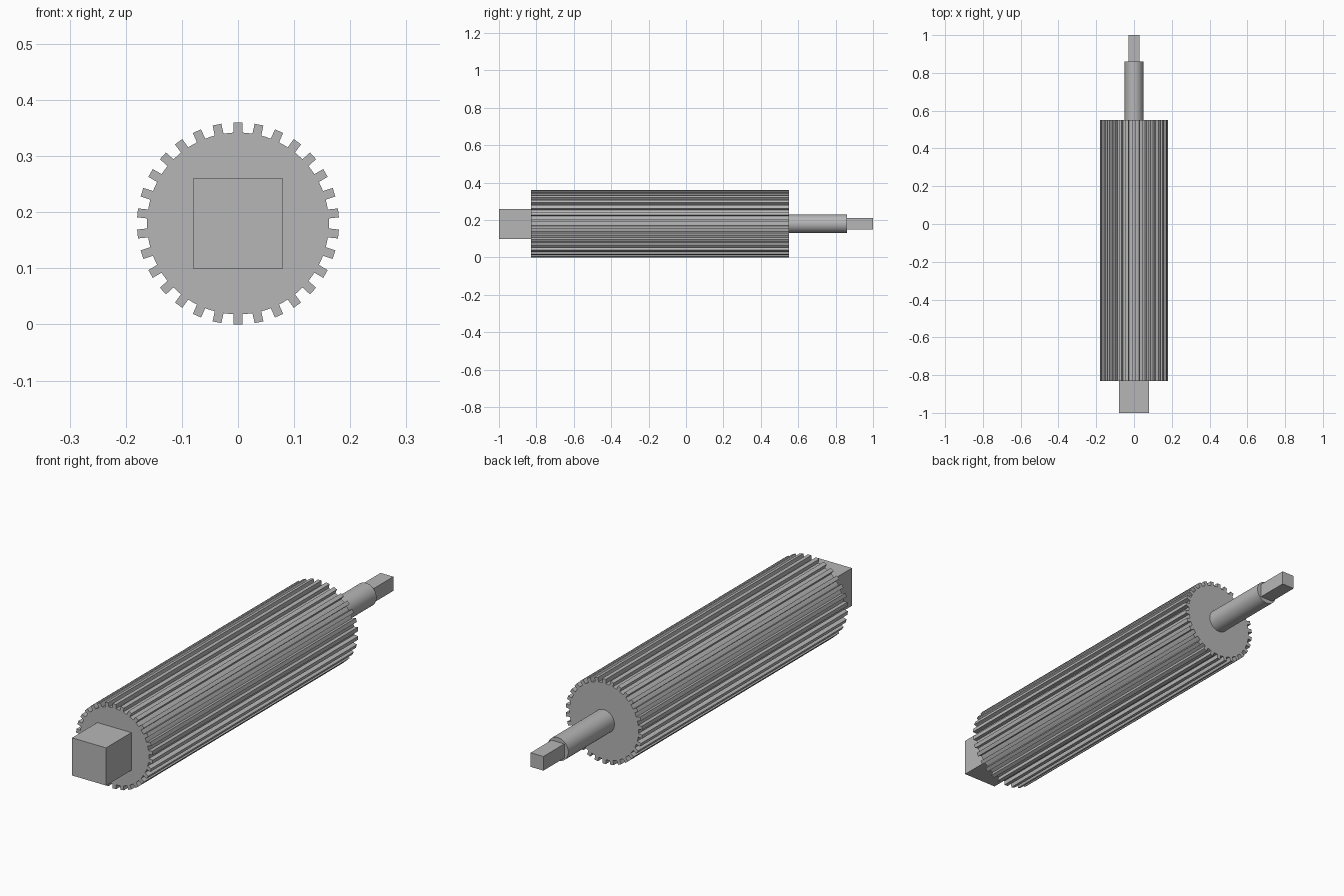
import bpy, bmesh, math
from mathutils import Vector, Matrix

if "Cube" in bpy.data.objects:
    bpy.data.objects.remove(bpy.data.objects["Cube"], do_unlink=True)

AXIS_Z = 0.18
TEETH = 30
TIP_RADIUS, ROOT_RADIUS, TOOTH_HALF = 0.18, 0.162, 0.008

# Single plain metal colour
metal = bpy.data.materials.new("grey_metal")
metal.use_nodes = True
colour = (0.47, 0.47, 0.47, 1)
metal.diffuse_color = colour
metal.node_tree.nodes["Principled BSDF"].inputs["Base Color"].default_value = colour


def extrude_profile(name, profile, y_start, y_end, smooth=False):
    """Extrude a closed (x, z) outline along the y axis."""
    bm = bmesh.new()
    face = bm.faces.new([bm.verts.new((x, y_start, z + AXIS_Z)) for x, z in profile])
    result = bmesh.ops.extrude_face_region(bm, geom=[face], use_keep_orig=True)
    verts = [g for g in result["geom"] if isinstance(g, bmesh.types.BMVert)]
    bmesh.ops.translate(bm, verts=verts, vec=(0, y_end - y_start, 0))
    bmesh.ops.recalc_face_normals(bm, faces=bm.faces)
    mesh = bpy.data.meshes.new(name)
    bm.to_mesh(mesh)
    bm.free()
    mesh.materials.append(metal)
    obj = bpy.data.objects.new(name, mesh)
    bpy.context.collection.objects.link(obj)
    if smooth:
        bpy.ops.object.select_all(action="DESELECT")
        obj.select_set(True)
        bpy.context.view_layer.objects.active = obj
        bpy.ops.object.shade_smooth_by_angle(angle=math.radians(30))
    return obj


def square(half):
    return [(-half, -half), (half, -half), (half, half), (-half, half)]


def circle(radius, sides):
    return [(radius * math.cos(math.tau * i / sides), radius * math.sin(math.tau * i / sides))
            for i in range(sides)]


def gear_outline():
    # One straight-sided tooth, repeated around the axis
    root = math.sqrt(ROOT_RADIUS ** 2 - TOOTH_HALF ** 2)
    tooth = [(TOOTH_HALF, root), (TOOTH_HALF, TIP_RADIUS),
             (0, TIP_RADIUS), (-TOOTH_HALF, TIP_RADIUS), (-TOOTH_HALF, root)]
    outline = []
    for i in range(TEETH):
        turn = Matrix.Rotation(math.tau * i / TEETH, 2)
        outline += [tuple(turn @ Vector(p)) for p in tooth]
        # Middle of the root floor
        mid = Matrix.Rotation(math.tau * (i + 0.5) / TEETH, 2)
        outline.append(tuple(mid @ Vector((0, ROOT_RADIUS))))
    return outline


# Square drive block, toothed roller, round shaft and square tip, front to back
extrude_profile("drive_block", square(0.08), -1.0, -0.83)
extrude_profile("toothed_roller", gear_outline(), -0.83, 0.55)
extrude_profile("round_shaft", circle(0.049, 48), 0.55, 0.86, smooth=True)
extrude_profile("square_tip", square(0.03), 0.86, 1.0)
